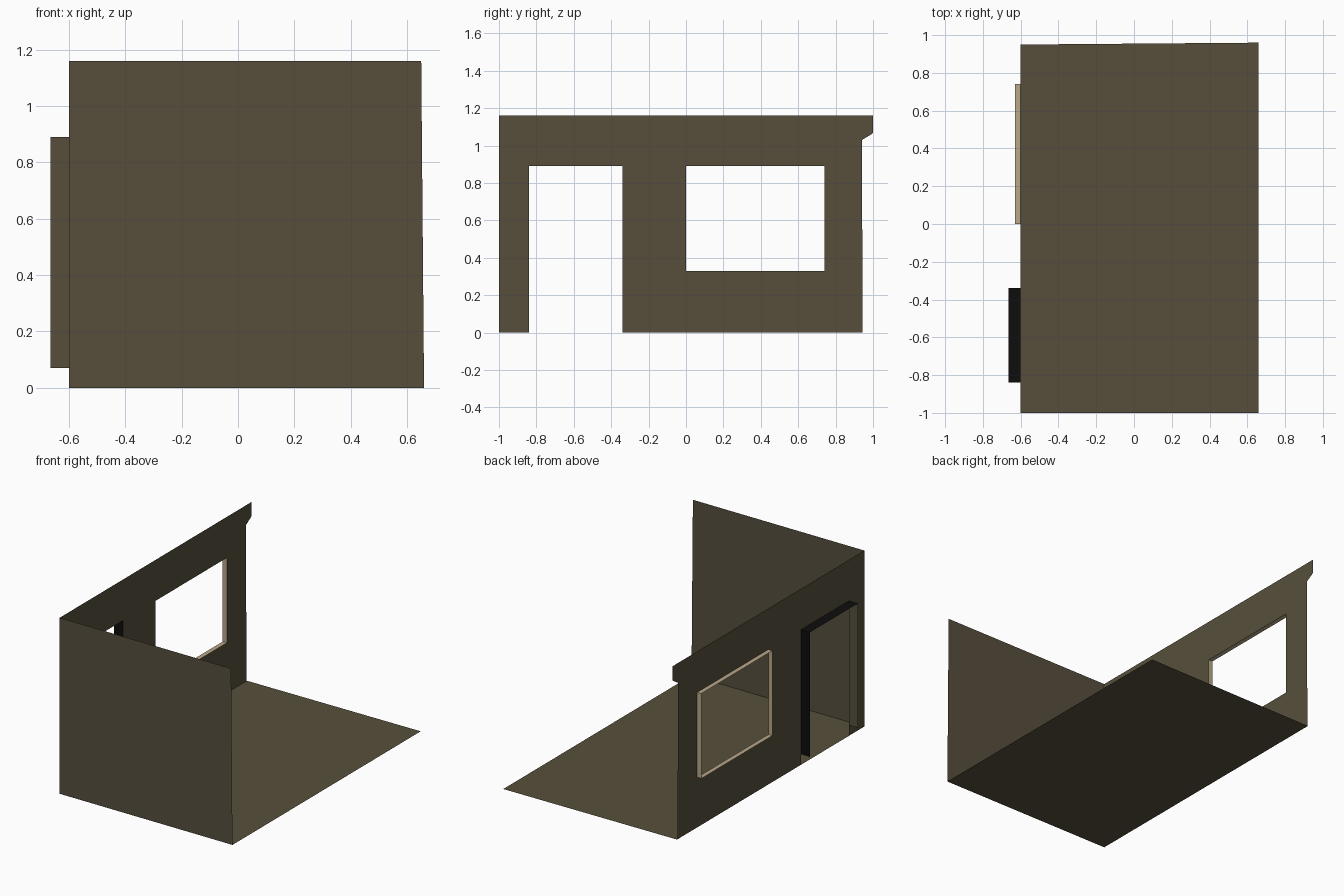
import bpy
import bmesh

cube = bpy.data.objects.get("Cube")
if cube:
    bpy.data.objects.remove(cube, do_unlink=True)


def material(name, color):
    mat = bpy.data.materials.new(name)
    mat.use_nodes = True
    mat.diffuse_color = color
    mat.node_tree.nodes["Principled BSDF"].inputs["Base Color"].default_value = color
    return mat


brown = material("brown plaster", (0.095, 0.078, 0.046, 1))
beige = material("beige trim", (0.49, 0.39, 0.25, 1))
black = material("black trim", (0.004, 0.004, 0.004, 1))

LEFT, FRONT, TOP = -0.6, -1.0, 1.16


def finish(name, bm, mats):
    mesh = bpy.data.meshes.new(name)
    bm.to_mesh(mesh)
    bm.free()
    for mat in mats:
        mesh.materials.append(mat)
    obj = bpy.data.objects.new(name, mesh)
    bpy.context.collection.objects.link(obj)
    return obj


def sheet(name, points, mat):
    bm = bmesh.new()
    bm.faces.new([bm.verts.new(p) for p in points])
    finish(name, bm, [mat])


def pierced_wall(name, x, loops, mat):
    """Flat wall in the yz plane; the first loop is the outline, the rest are holes."""
    bm = bmesh.new()
    for loop in loops:
        verts = [bm.verts.new((x, y, z)) for y, z in loop]
        for a, b in zip(verts, verts[1:] + verts[:1]):
            bm.edges.new((a, b))
    bmesh.ops.triangle_fill(bm, edges=bm.edges[:], use_beauty=True, normal=(-1, 0, 0))
    finish(name, bm, [mat])


def reveal(name, path, depth, mats, slots, closed=False):
    """Thin lining pushed outward from an opening along its edge."""
    bm = bmesh.new()
    inner = [bm.verts.new((LEFT, y, z)) for y, z in path]
    outer = [bm.verts.new((LEFT - depth, y, z)) for y, z in path]
    n = len(path)
    for i in range(n if closed else n - 1):
        j = (i + 1) % n
        face = bm.faces.new((inner[i], inner[j], outer[j], outer[i]))
        face.material_index = slots[i]
    finish(name, bm, mats)


# Floor and front wall
sheet("floor", [(LEFT, FRONT, 0), (0.66, FRONT, 0), (0.66, 0.96, 0), (LEFT, 0.95, 0)], brown)
sheet("front_wall", [(LEFT, FRONT, 0), (0.66, FRONT, 0), (0.65, FRONT, TOP), (LEFT, FRONT, TOP)], brown)

# Side wall with doorway, window opening and small eave at the back
door = [(-0.84, 0), (-0.84, 0.89), (-0.34, 0.89), (-0.34, 0)]
window = [(0, 0.33), (0.74, 0.33), (0.74, 0.89), (0, 0.89)]
eave = [(0.945, 0), (0.94, 1.03), (0.99, 1.06), (1.0, 1.07), (1.0, TOP)]
outline = [(FRONT, 0)] + door + eave + [(FRONT, TOP)]
pierced_wall("side_wall", LEFT, [outline, window], brown)

# Linings of the doorway and the window
door_path = [(y, max(z, 0.07)) for y, z in door]
reveal("door_frame", door_path, 0.065, [brown, black], [0, 1, 1])
reveal("window_frame", window, 0.03, [beige], [0, 0, 0, 0], closed=True)
